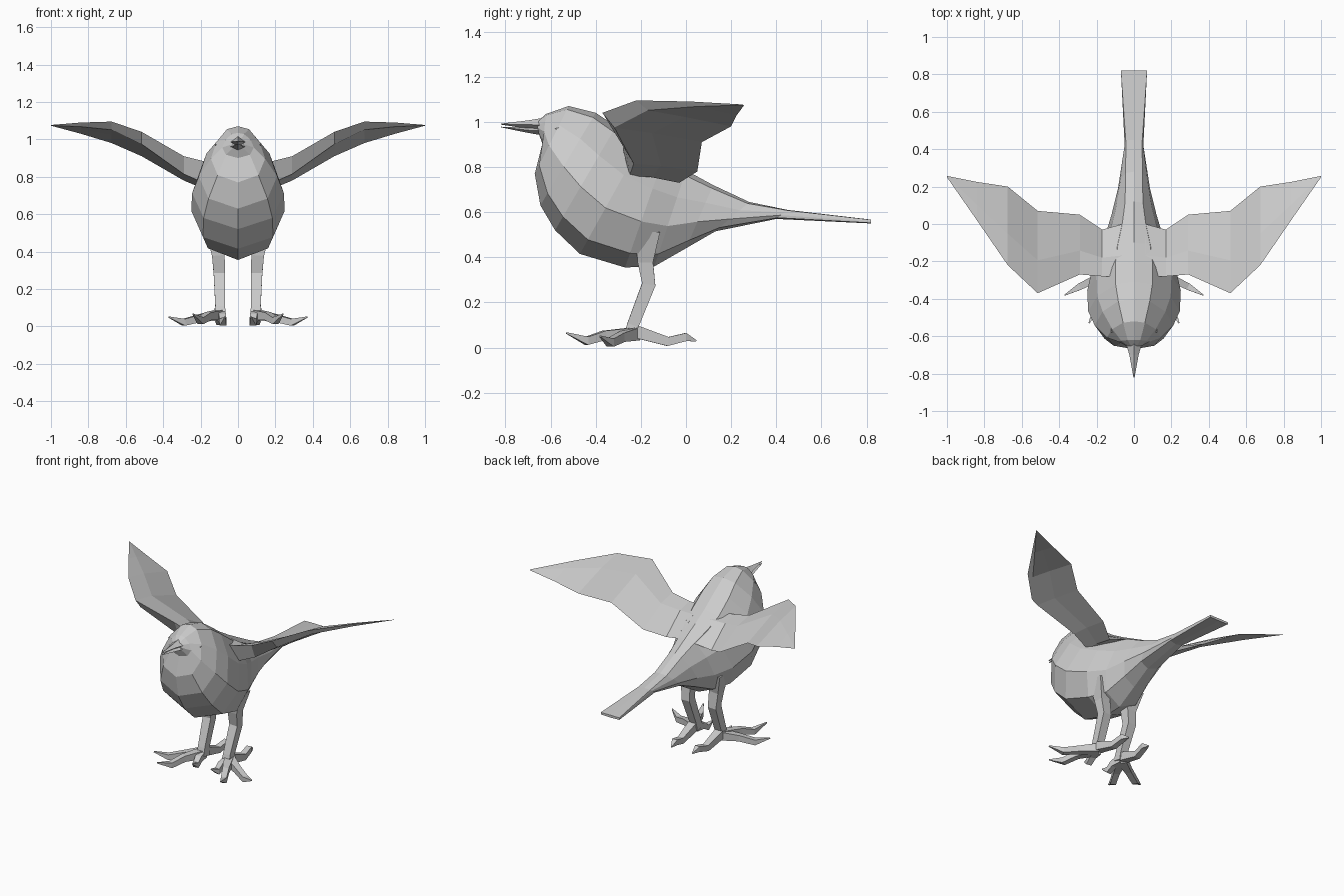
import bpy
from mathutils import Vector

if "Cube" in bpy.data.objects:
    bpy.data.objects.remove(bpy.data.objects["Cube"], do_unlink=True)

grey = bpy.data.materials.new("plain grey")
grey.use_nodes = True
tone = (0.6, 0.6, 0.6, 1)
grey.diffuse_color = tone
grey.node_tree.nodes["Principled BSDF"].inputs["Base Color"].default_value = tone


def loft(name, rings):
    """Skin equal-length rings of points, cap both ends, flat shaded."""
    n = len(rings[0])
    verts = [Vector(p) for ring in rings for p in ring]
    faces = [tuple(range(n))[::-1], tuple(range(len(verts) - n, len(verts)))]
    for r in range(len(rings) - 1):
        for i in range(n):
            j = (i + 1) % n
            faces.append((r * n + i, r * n + j, (r + 1) * n + j, (r + 1) * n + i))
    mesh = bpy.data.meshes.new(name)
    mesh.from_pydata(verts, [], faces)
    obj = bpy.data.objects.new(name, mesh)
    bpy.context.collection.objects.link(obj)
    mesh.materials.append(grey)
    bpy.context.view_layer.objects.active = obj
    obj.select_set(True)
    bpy.ops.object.mode_set(mode="EDIT")
    bpy.ops.mesh.select_all(action="SELECT")
    bpy.ops.mesh.remove_doubles(threshold=0.0005)
    bpy.ops.mesh.normals_make_consistent(inside=False)
    bpy.ops.object.mode_set(mode="OBJECT")
    obj.select_set(False)
    return obj


def pair(name, rings):
    """Build a part on the left and its mirror on the right."""
    loft("left_" + name, rings)
    loft("right_" + name, [[(-x, y, z) for x, y, z in ring] for ring in rings])


def tube(name, path, sizes):
    """Four-sided tapering limb along a path."""
    pts = [Vector(p) for p in path]
    rings = []
    for i, p in enumerate(pts):
        d = (pts[min(i + 1, len(pts) - 1)] - pts[max(i - 1, 0)]).normalized()
        up = Vector((0, 0, 1)) if abs(d.z) < 0.7 else Vector((0, 1, 0))
        side = d.cross(up).normalized()
        up = side.cross(d)
        s = sizes[i]
        rings.append([p + s * (a * side + b * up)
                      for a, b in ((1, 1), (-1, 1), (-1, -1), (1, -1))])
    pair(name, rings)


# Body, head and tail: top y/z, bottom y/z, half width, squareness
stations = [
    (-0.66, 1.0, -0.655, 0.955, 0.03, 0),
    (-0.62, 1.035, -0.635, 0.9, 0.085, 0),
    (-0.52, 1.07, -0.67, 0.77, 0.145, 0),
    (-0.4, 1.04, -0.645, 0.63, 0.21, 0),
    (-0.31, 0.98, -0.58, 0.52, 0.245, 0),
    (-0.2, 0.9, -0.47, 0.415, 0.25, 0),
    (-0.1, 0.84, -0.27, 0.355, 0.215, 0),
    (0.0, 0.785, -0.14, 0.36, 0.16, 0),
    (0.12, 0.72, 0.0, 0.44, 0.12, 0),
    (0.28, 0.645, 0.13, 0.515, 0.085, 0.2),
    (0.45, 0.61, 0.4, 0.57, 0.05, 0.8),
    (0.82, 0.567, 0.82, 0.55, 0.07, 1),
]
section = [(0, 0), (0.4, 0.05), (0.8, 0.28), (1, 0.58), (0.75, 0.87), (0, 1)]
half = section + [(-w, t) for w, t in section[-2:0:-1]]
body = []
for ty, tz, by, bz, width, square in stations:
    ring = []
    for w, t in half:
        full = (w > 0) - (w < 0)
        x = width * (w + (full - w) * square)
        ring.append((x, ty + (by - ty) * t, tz + (bz - tz) * t))
    body.append(ring)
loft("body", body)

# Beak halves, slightly parted at the tip
for name, z, tip, h in (("upper_beak", 0.985, 0.99, 0.022), ("lower_beak", 0.96, 0.977, 0.014)):
    loft(name, [[(s * a, y, zz + s * b * h / 0.03) for a, b in ((1, 0), (0, 1), (-1, 0), (0, -1))]
                for y, zz, s in ((-0.63, z, 0.045), (-0.7, z + 0.003, 0.025), (-0.82, tip, 0.003))])

# Eyes: small raised almond shapes
pair("eye", [[(x, -0.545 + a * s, 0.965 + b * s) for a, b in ((-1, 0.15), (0, 0.4), (1, 0), (0, -0.4))]
             for x, s in ((0.09, 0.04), (0.122, 0.035))])

# Wings: x, leading y/z, trailing y/z, thickness
wing = []
for x, ly, lz, ty, tz, thick in (
        (0.06, -0.28, 0.87, 0.0, 0.76, 0.1),
        (0.17, -0.28, 0.88, -0.03, 0.73, 0.1),
        (0.29, -0.27, 0.91, 0.05, 0.78, 0.08),
        (0.515, -0.37, 1.04, 0.07, 0.91, 0.05),
        (0.675, -0.22, 1.095, 0.2, 0.98, 0.03),
        (0.84, 0.02, 1.09, 0.225, 1.03, 0.015),
        (1.0, 0.25, 1.077, 0.257, 1.073, 0.002)):
    def at(f, lift):
        return (x, ly + (ty - ly) * f, lz + (tz - lz) * f + lift)
    wing.append([at(0, 0), at(0.4, thick * 0.35), at(1, 0), at(0.5, -thick * 0.5), at(0.12, -thick)])
pair("wing", wing)

# Legs and toes
tube("leg", [(0.12, -0.17, 0.52), (0.105, -0.18, 0.38), (0.1, -0.165, 0.28),
             (0.095, -0.235, 0.1), (0.095, -0.245, 0.05)], [0.055, 0.034, 0.03, 0.026, 0.03])
toes = {
    "outer_toe": [(0.1, -0.23, 0.06), (0.2, -0.29, 0.045), (0.29, -0.335, 0.022), (0.37, -0.38, 0.05)],
    "middle_toe": [(0.1, -0.24, 0.06), (0.16, -0.36, 0.055), (0.2, -0.44, 0.03), (0.24, -0.53, 0.065)],
    "inner_toe": [(0.1, -0.24, 0.06), (0.085, -0.3, 0.05), (0.08, -0.34, 0.022), (0.07, -0.39, 0.05)],
    "back_toe": [(0.1, -0.22, 0.07), (0.095, -0.08, 0.027), (0.085, 0.0, 0.047), (0.08, 0.045, 0.03)],
}
for name, path in toes.items():
    tube(name, path, [0.028, 0.02, 0.018, 0.003])
